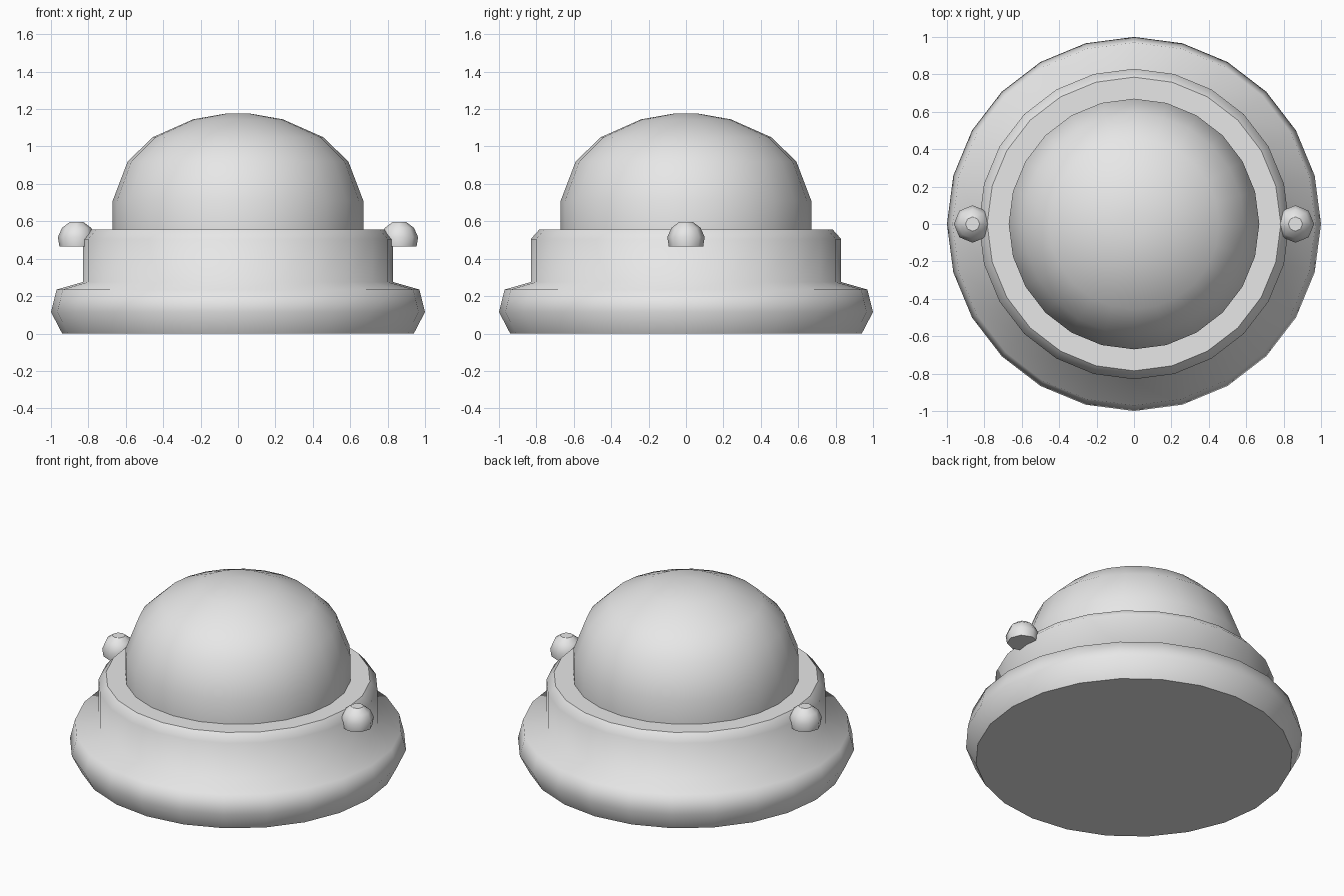
import bpy, bmesh, math

cube = bpy.data.objects.get("Cube")
if cube:
    bpy.data.objects.remove(cube, do_unlink=True)

grey = bpy.data.materials.new("plain grey")
grey.use_nodes = True
COLOUR = (0.8, 0.8, 0.8, 1)
grey.diffuse_color = COLOUR
grey.node_tree.nodes["Principled BSDF"].inputs["Base Color"].default_value = COLOUR


def lathe(name, profile, sides, centre=(0, 0, 0), sharp=()):
    """Spin (radius, height) points about z; rings listed in sharp get hard edges."""
    bm = bmesh.new()
    rings = []
    for r, z in profile:
        if r == 0:
            rings.append([bm.verts.new((0, 0, z))])
            continue
        angles = [math.tau * i / sides for i in range(sides)]
        rings.append([bm.verts.new((r * math.cos(a), r * math.sin(a), z)) for a in angles])
    for low, high in zip(rings, rings[1:]):
        for i in range(sides):
            j = (i + 1) % sides
            corners = [low[i % len(low)], low[j % len(low)],
                       high[j % len(high)], high[i % len(high)]]
            bm.faces.new(list(dict.fromkeys(corners))).smooth = True
    for k in sharp:
        for i, v in enumerate(rings[k]):
            bm.edges.get((v, rings[k][(i + 1) % sides])).smooth = False
    bmesh.ops.recalc_face_normals(bm, faces=bm.faces)
    mesh = bpy.data.meshes.new(name)
    bm.to_mesh(mesh)
    bm.free()
    mesh.materials.append(grey)
    obj = bpy.data.objects.new(name, mesh)
    obj.location = centre
    bpy.context.collection.objects.link(obj)
    return obj


# Flared skirt, collar with chamfered rim, and dome in one turned body
skirt = [(0, 0), (0.94, 0), (1, 0.115), (0.97, 0.235), (0.83, 0.275)]
collar = [(0.83, 0.505), (0.785, 0.555)]
dome = [(0.67, 0.555), (0.67, 0.71), (0.59, 0.92), (0.455, 1.05),
        (0.24, 1.145), (0.07, 1.175), (0, 1.172)]
lathe("domed_body", skirt + collar + dome, 24, sharp=(1, 6, 7))

# Round side knobs with flat undersides
knob = [(0, 0), (0.092, 0), (0.1, 0.05), (0.078, 0.1), (0.038, 0.13), (0, 0.13)]
for side, x in (("left", 0.863), ("right", -0.863)):
    lathe(side + "_knob", knob, 8, (x, 0, 0.465), sharp=(1, 4))
